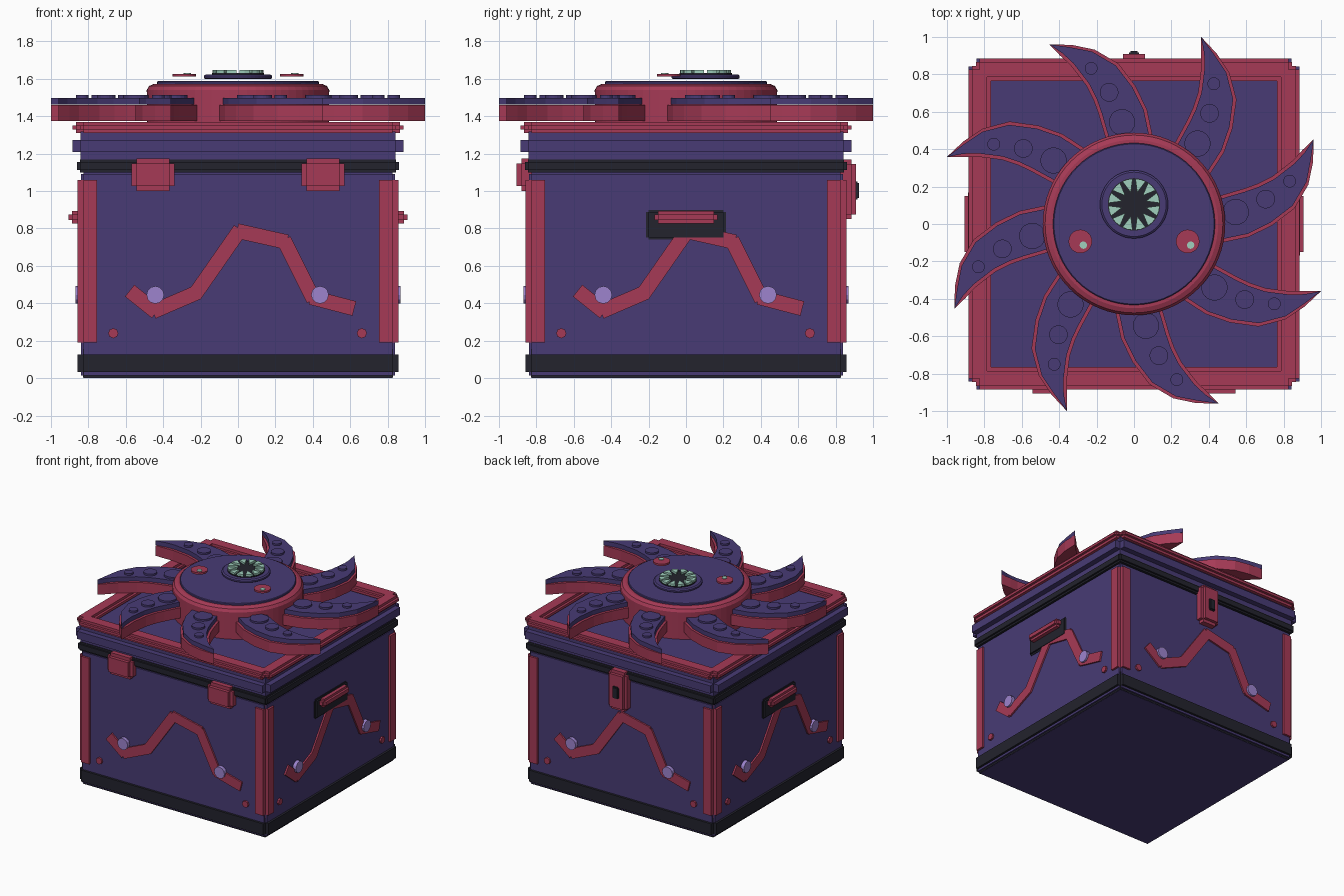
import bpy, bmesh, math
from mathutils import Matrix, Vector

if "Cube" in bpy.data.objects:
    bpy.data.objects.remove(bpy.data.objects["Cube"])


def material(name, rgb):
    lin = [((c / 255 + 0.055) / 1.055) ** 2.4 for c in rgb]
    m = bpy.data.materials.new(name)
    m.diffuse_color = (*lin, 1)
    m.use_nodes = True
    m.node_tree.nodes["Principled BSDF"].inputs["Base Color"].default_value = m.diffuse_color
    return m


PURPLE = material("deep_purple", (72, 59, 117))
RED = material("crimson", (166, 58, 86))
BLACK = material("near_black", (35, 35, 45))
TEAL = material("pale_teal", (160, 208, 190))
LILAC = material("lilac", (157, 132, 206))


def side(k):
    """Frame of a wall: x along it, y up, z outward; k = front, right, back, left."""
    return Matrix.Rotation(k * math.pi / 2, 4, 'Z') @ Matrix.Rotation(math.pi / 2, 4, 'X')


def build(name, mat, bm):
    bmesh.ops.recalc_face_normals(bm, faces=bm.faces)
    me = bpy.data.meshes.new(name)
    bm.to_mesh(me)
    bm.free()
    me.materials.append(mat)
    ob = bpy.data.objects.new(name, me)
    bpy.context.collection.objects.link(ob)
    return ob


def add_prism(bm, pts, z0, z1, m=Matrix()):
    lo = [bm.verts.new(m @ Vector((x, y, z0))) for x, y in pts]
    hi = [bm.verts.new(m @ Vector((x, y, z1))) for x, y in pts]
    bm.faces.new(lo[::-1])
    bm.faces.new(hi)
    n = len(pts)
    for i in range(n):
        j = (i + 1) % n
        bm.faces.new((lo[i], lo[j], hi[j], hi[i]))


def circle(cx, cy, r, n):
    return [(cx + r * math.cos(2 * math.pi * i / n), cy + r * math.sin(2 * math.pi * i / n))
            for i in range(n)]


def add_box(bm, lo, hi, n, m=Matrix()):
    """Box with notched edges: three crossing boxes, each full length on one axis."""
    for axis in range(3):
        a = [v + (0 if i == axis else n) for i, v in enumerate(lo)]
        b = [v - (0 if i == axis else n) for i, v in enumerate(hi)]
        add_prism(bm, [(a[0], a[1]), (b[0], a[1]), (b[0], b[1]), (a[0], b[1])], a[2], b[2], m)


def box(name, mat, lo, hi, n, mats=(Matrix(),)):
    bm = bmesh.new()
    for m in mats:
        add_box(bm, lo, hi, n, m)
    return build(name, mat, bm)


def add_slab(bm, lo, hi, n, m=Matrix()):
    """Notch variant whose flat face on each axis is the inset one."""
    for axis in range(3):
        a = [v + (n if i == axis else 0) for i, v in enumerate(lo)]
        b = [v - (n if i == axis else 0) for i, v in enumerate(hi)]
        a, b = list(a), list(b)
        for i in range(3):
            if i != axis:
                a[i], b[i] = lo[i] + n, hi[i] - n
        a[axis], b[axis] = lo[axis], hi[axis]
        add_prism(bm, [(a[0], a[1]), (b[0], a[1]), (b[0], b[1]), (a[0], b[1])], a[2], b[2], m)


def turns(n):
    return [Matrix.Rotation(2 * math.pi * k / n, 4, 'Z') for k in range(n)]


# Chest body, base, seam band and lid
box("body", PURPLE, (-.84, -.84, 0), (.84, .84, 1.105), .015)
box("base", BLACK, (-.858, -.858, .002), (.858, .858, .155), .03)
box("seam_band", BLACK, (-.86, -.86, 1.10), (.86, .86, 1.17), .014)
box("lid", PURPLE, (-.886, -.886, 1.165), (.886, .886, 1.318), .045)

# Corner posts and lid rim
box("corner_posts", RED, (-.857, -.857, .16), (-.724, -.724, 1.09), .03, turns(4))
box("lid_rim", RED, (-.845, -.886, 1.31), (.845, -.765, 1.37), .02, turns(4))

# Hinges on the front, latch on the back
bm = bmesh.new()
for x in (-.455, .455):
    add_box(bm, (x - .115, 1.0, .80), (x + .115, 1.175, .906), .027, side(0))
build("hinges", RED, bm)
box("latch", RED, (-.085, .85, .80), (.085, 1.17, .91), .025, [side(2)])
box("keyhole", BLACK, (-.028, .955, .88), (.028, 1.052, .925), .008, [side(2)])

# Side handles
box("handle_plates", BLACK, (-.213, .74, .80), (.213, .90, .857), .013, [side(1), side(3)])
box("handle_grips", RED, (-.168, .828, .84), (.168, .894, .906), .018, [side(1), side(3)])

# Wall decoration: bent arm relief, gems and studs on all four sides
WAVE = [(-.57, .46), (-.445, .36), (-.225, .455), (.005, .785), (.25, .73), (.40, .43), (.61, .375)]
arms, gems, studs = bmesh.new(), bmesh.new(), bmesh.new()
for k in range(4):
    m = side(k)
    for p, q in zip(WAVE, WAVE[1:]):
        p, q = Vector(p), Vector(q)
        d = (q - p).normalized()
        w = Vector((-d.y, d.x)) * .04
        p, q = p - d * .012, q + d * .012
        add_prism(arms, [p - w, q - w, q + w, p + w], .81, .853, m)
    for x in (-.442, .438):
        add_prism(gems, circle(x, .445, .047, 12), .82, .869, m)
    for x in (-.667, .662):
        add_prism(studs, circle(x, .24, .027, 8), .81, .855, m)
build("wall_arms", RED, arms)
build("wall_gems", LILAC, gems)
build("wall_studs", RED, studs)

# Eight curling arms on the lid: red slab, purple plate and round suckers
OUTER = [(.42, -.11), (.61, -.07), (.735, -.01), (.858, .083), (.932, .21), (.957, .33)]
INNER = [(.42, .14), (.59, .19), (.66, .215), (.74, .255), (.85, .34), (.90, .395)]
TIP = (.961, .454)


def arm_outline(inset):
    o, n = [], []
    for a, b in zip(OUTER, INNER):
        a, b = Vector(a), Vector(b)
        d = (b - a).normalized() * inset
        o.append(a + d)
        n.append(b - d)
    return o + [Vector(TIP)] + n[::-1]


slabs, plates, suckers = bmesh.new(), bmesh.new(), bmesh.new()
for m in turns(8):
    add_prism(slabs, arm_outline(0), 1.375, 1.46, m)
    add_prism(plates, arm_outline(.018), 1.462, 1.498, m)
    for x, y, r in ((.544, .064, .07), (.704, .133, .05), (.832, .229, .034)):
        add_prism(suckers, circle(x, y, r, 20), 1.497, 1.513, m)
build("lid_arms", RED, slabs)
build("lid_arm_plates", PURPLE, plates)
build("suckers", PURPLE, suckers)


# Round head
def lathe(name, mat, profile, n, cx=0, cy=0):
    bm = bmesh.new()
    rings = [[bm.verts.new((x, y, z)) for x, y in circle(cx, cy, r, n)] for r, z in profile]
    for a, b in zip(rings, rings[1:]):
        for i in range(n):
            j = (i + 1) % n
            bm.faces.new((a[i], a[j], b[j], b[i]))
    bm.faces.new(rings[0][::-1])
    bm.faces.new(rings[-1])
    return build(name, mat, bm)


lathe("head", RED, [(.485, 1.31), (.488, 1.54), (.475, 1.562), (.45, 1.573)], 64)
lathe("head_plate", PURPLE, [(.433, 1.57), (.433, 1.584), (.428, 1.588)], 64)

# Mouth with a ring of teeth
MY = .105
lathe("mouth_ring", PURPLE, [(.172, 1.598), (.182, 1.604), (.182, 1.616), (.172, 1.624)], 48, 0, MY)
lathe("mouth", BLACK, [(.14, 1.62), (.14, 1.631)], 48, 0, MY)
bm = bmesh.new()
for k in range(12):
    m = Matrix.Translation((0, MY, 0)) @ Matrix.Rotation((k + .5) * math.pi / 6, 4, 'Z')
    add_prism(bm, [(.066, 0), (.134, -.028), (.138, 0), (.134, .028)], 1.632, 1.648, m)
build("teeth", TEAL, bm)

# Eyes with glints
eyes, glints = bmesh.new(), bmesh.new()
for x in (-.287, .287):
    add_prism(eyes, circle(x, -.093, .063, 24), 1.612, 1.627)
    add_prism(glints, circle(x + .016, -.113, .02, 12), 1.626, 1.632)
build("eyes", RED, eyes)
build("eye_glints", TEAL, glints)
